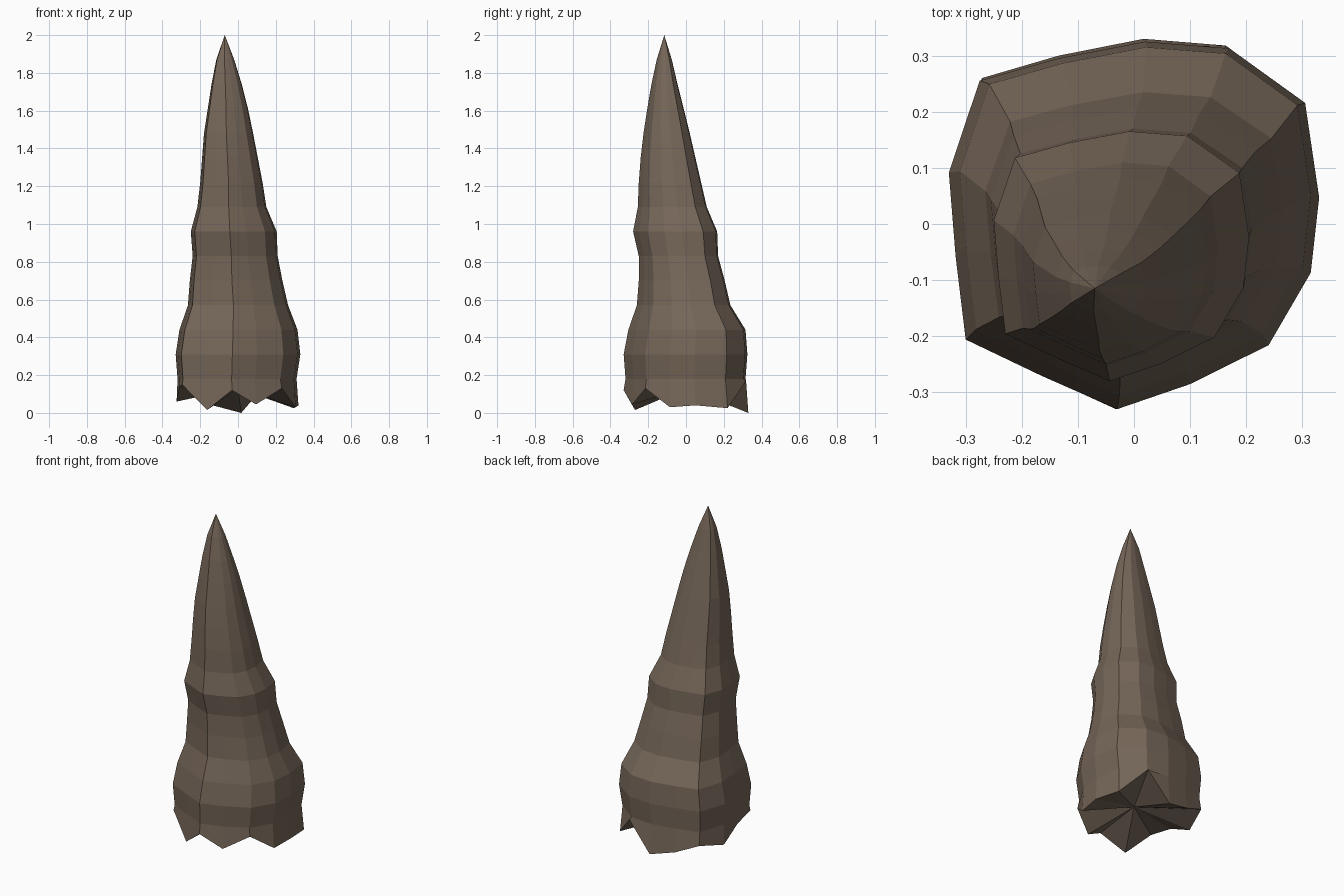
import bpy, bmesh
from mathutils import Vector

# Outline of the widest ring (14 corners, counter-clockwise) and jagged rim heights
OUTLINE = [(0.33, 0.05), (0.305, 0.22), (0.17, 0.318), (0.02, 0.33), (-0.135, 0.30),
           (-0.275, 0.26), (-0.33, 0.095), (-0.318, -0.055), (-0.30, -0.205),
           (-0.165, -0.27), (-0.03, -0.33), (0.10, -0.285), (0.24, -0.215), (0.315, -0.085)]
RIM_Z = [0.04, 0.025, 0.17, 0.0, 0.04, 0.10, 0.06, 0.13, 0.15, 0.015, 0.12, 0.045, 0.13, 0.03]

# Rings: z, x min, x max, y min, y max
RINGS = [(0.18, -0.32, 0.31, -0.32, 0.315), (0.31, -0.33, 0.33, -0.33, 0.325),
         (0.44, -0.31, 0.315, -0.305, 0.315), (0.57, -0.265, 0.265, -0.26, 0.235),
         (0.70, -0.255, 0.235, -0.25, 0.205), (0.83, -0.24, 0.21, -0.25, 0.17),
         (0.96, -0.25, 0.205, -0.28, 0.165), (1.09, -0.215, 0.15, -0.255, 0.11),
         (1.22, -0.20, 0.13, -0.25, 0.08), (1.35, -0.19, 0.105, -0.24, 0.05),
         (1.48, -0.18, 0.08, -0.225, 0.02), (1.61, -0.16, 0.053, -0.205, -0.012),
         (1.74, -0.14, 0.02, -0.183, -0.045), (1.87, -0.115, -0.02, -0.155, -0.075)]


def place(p, x0, x1, y0, y1, z):
    """Fit an outline corner into a ring's bounding box."""
    return Vector(((x0 + x1) / 2 + p[0] / 0.33 * (x1 - x0) / 2,
                   (y0 + y1) / 2 + p[1] / 0.33 * (y1 - y0) / 2, z))


bm = bmesh.new()
n = len(OUTLINE)

# Jagged rim, then the stacked rings
loops = [[bm.verts.new(place(p, -0.325, 0.32, -0.33, 0.33, z)) for p, z in zip(OUTLINE, RIM_Z)]]
for z, x0, x1, y0, y1 in RINGS:
    loops.append([bm.verts.new(place(p, x0, x1, y0, y1, z)) for p in OUTLINE])
for a, b in zip(loops, loops[1:]):
    for i in range(n):
        j = (i + 1) % n
        bm.faces.new((a[i], a[j], b[j], b[i]))

# Pointed tip and the fan under the base
tip = bm.verts.new((-0.07, -0.115, 2.0))
hub = bm.verts.new((0, 0, 0.13))
for i in range(n):
    j = (i + 1) % n
    bm.faces.new((loops[-1][i], loops[-1][j], tip))
    bm.faces.new((loops[0][j], loops[0][i], hub))

mesh = bpy.data.meshes.new("stone_spike")
bm.to_mesh(mesh)
bm.free()

stone = bpy.data.materials.new("brown stone")
stone.diffuse_color = (0.178, 0.133, 0.098, 1)
mesh.materials.append(stone)
spike = bpy.data.objects.new("stone_spike", mesh)
bpy.context.collection.objects.link(spike)
